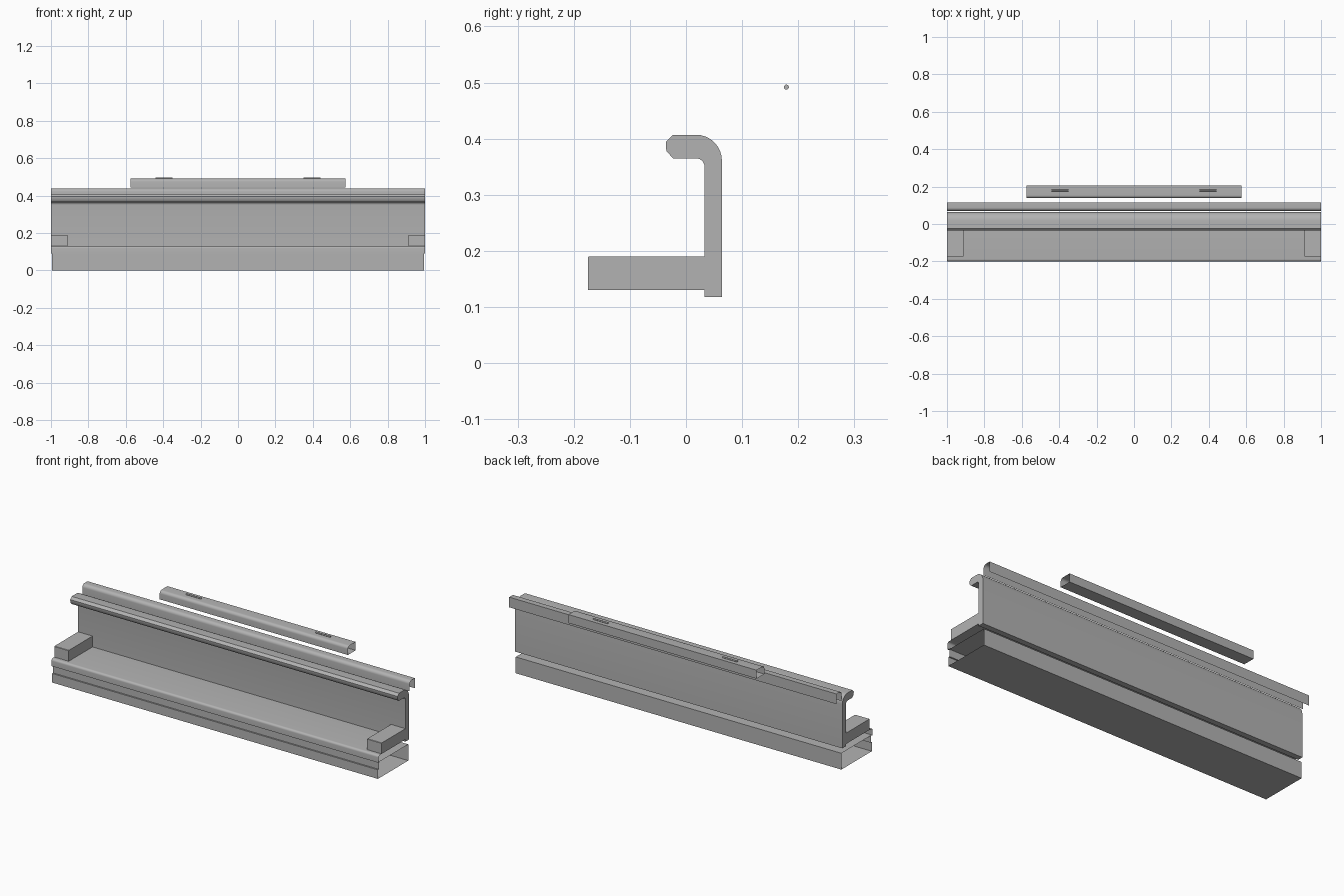
import bpy
import bmesh
from math import sin, cos, pi, radians

cube = bpy.data.objects.get("Cube")
if cube:
    bpy.data.objects.remove(cube, do_unlink=True)

GREY = (0.45, 0.45, 0.45, 1)
mat = bpy.data.materials.new("plain grey")
mat.use_nodes = True
mat.diffuse_color = GREY
mat.node_tree.nodes["Principled BSDF"].inputs["Base Color"].default_value = GREY


def arc(cy, cz, r, start, end, steps=6):
    """Points (y, z) along an arc, angles in degrees."""
    angles = [radians(start + (end - start) * i / steps) for i in range(steps + 1)]
    return [(cy + r * cos(a), cz + r * sin(a)) for a in angles]


def extrude(name, profile, x0, x1, closed=True, caps=False):
    """Sweep a clockwise (y, z) profile along x."""
    bm = bmesh.new()
    a = [bm.verts.new((x0, y, z)) for y, z in profile]
    b = [bm.verts.new((x1, y, z)) for y, z in profile]
    n = len(profile)
    for i in range(n if closed else n - 1):
        j = (i + 1) % n
        bm.faces.new((a[i], b[i], b[j], a[j]))
    if caps:
        bm.faces.new(a)
        bm.faces.new(b[::-1])
    mesh = bpy.data.meshes.new(name)
    bm.to_mesh(mesh)
    bm.free()
    mesh.materials.append(mat)
    obj = bpy.data.objects.new(name, mesh)
    bpy.context.collection.objects.link(obj)
    bpy.ops.object.select_all(action='DESELECT')
    obj.select_set(True)
    bpy.context.view_layer.objects.active = obj
    bpy.ops.object.shade_smooth_by_angle(angle=radians(40))
    return obj


# Base: open-ended hollow plinth with a shallow recess along the front
extrude("base", [(-0.2, 0), (-0.2, 0.05), (-0.192, 0.05), (-0.192, 0.09),
                 (0.065, 0.09), (0.065, 0)], -0.995, 0.995)

# Seat: top panel with a rounded front lip
extrude("seat", [(-0.192, 0.09), (-0.2, 0.09)] + arc(-0.188, 0.118, 0.012, 180, 90)
        + [(0.033, 0.13)], -1, 1, closed=False)

# Backrest: solid panel whose top rolls forward
back = [(0.064, 0.118), (0.033, 0.118)]
back += arc(0.018, 0.35, 0.015, 0, 90)
back += [(-0.023, 0.365), (-0.035, 0.378), (-0.036, 0.394), (-0.023, 0.407)]
back += arc(0.018, 0.361, 0.046, 90, 0, 8)
extrude("backrest", back, -1, 1, caps=True)

# Rear rail: long cover with a rounded front edge, open below
extrude("rear_rail", [(0.07, 0.382)] + arc(0.088, 0.42, 0.018, 180, 90)
        + [(0.115, 0.438), (0.115, 0.382)], -1, 1, closed=False)

# Upper rail: shorter hollow bar with a rounded front edge
extrude("upper_rail", [(0.138, 0.443)] + arc(0.154, 0.474, 0.016, 180, 90)
        + [(0.205, 0.49), (0.205, 0.443)], -0.575, 0.575)

for side, s in (("left", 1), ("right", -1)):
    # Arm blocks at both ends of the seat
    x0, x1 = sorted((s * 0.912, s))
    extrude(side + "_arm", [(-0.175, 0.13), (-0.175, 0.188), (-0.173, 0.19),
                            (0.034, 0.19), (0.034, 0.13)], x0, x1, caps=True)
    # Small rods on the upper rail
    x0, x1 = sorted((s * 0.35, s * 0.44))
    extrude(side + "_rod", arc(0.179, 0.492, 0.0045, 360, 0, 12)[:-1], x0, x1, caps=True)
